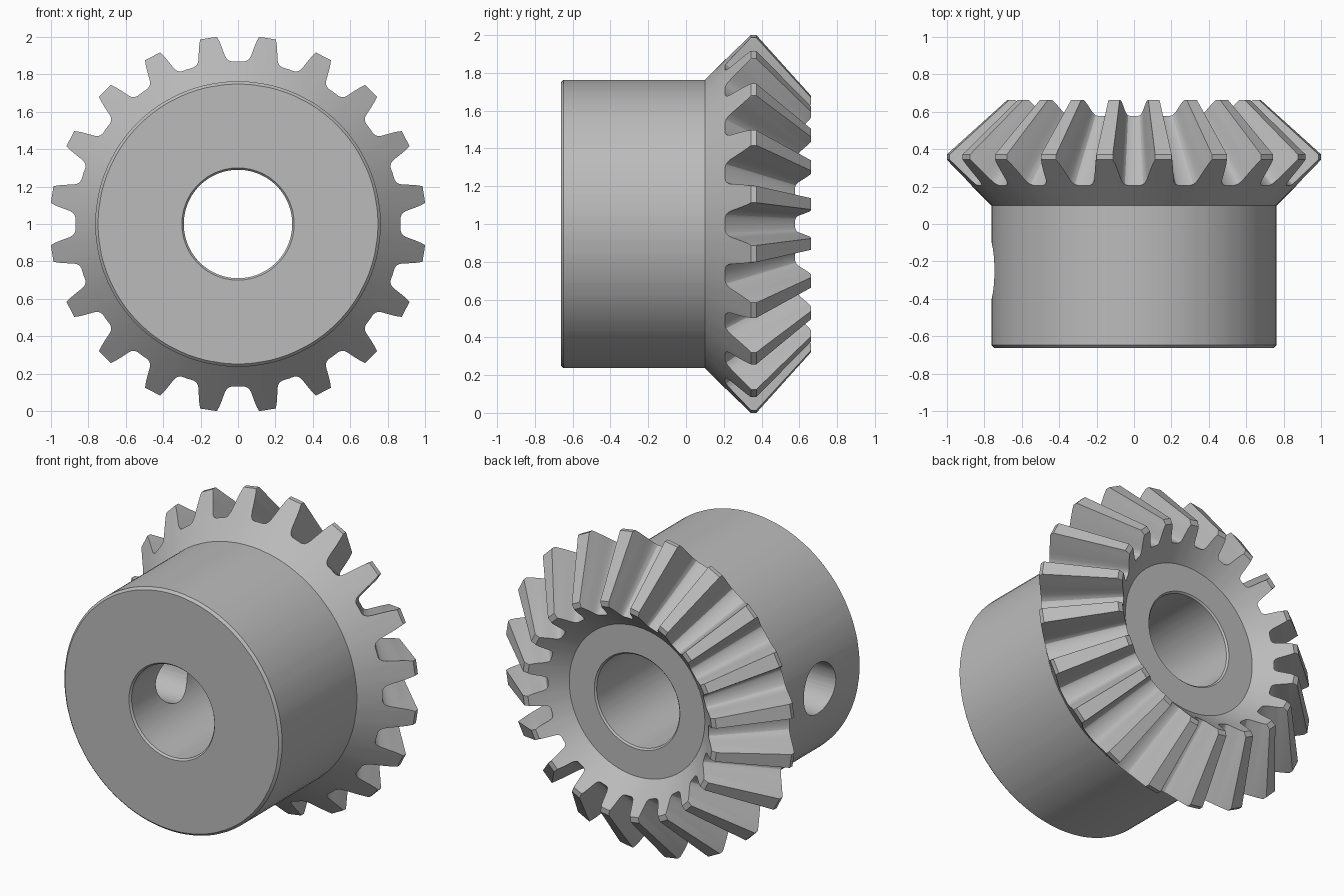
import bpy, bmesh
from math import sin, cos, radians, pi
from mathutils import Matrix

cube = bpy.data.objects.get("Cube")
if cube:
    bpy.data.objects.remove(cube, do_unlink=True)

TEETH = 20
APEX = 1.26            # y where all tooth lines meet
BACK, INNER = -0.663, 0.015   # offsets of the two 45 degree end cones
TIP_R = 1.007
END_Y = 0.663

# Half tooth: (angle from tooth centre in degrees, radius on the back cone)
FLANK = [(2.55, TIP_R), (3.1, 0.985), (3.65, 0.955), (4.15, 0.925),
         (4.6, 0.9), (5.1, 0.885), (5.8, 0.875), (6.8, 0.87)]
TOOTH = [(-a, r) for a, r in reversed(FLANK)] + FLANK + [(9.0, 0.87)]

# Lathe points (radius, y) shared by every column
HUB = [(0.29, -0.651), (0.3, -0.663), (0.748, -0.663), (0.763, -0.648), (0.763, 0.1)]
FACE = [(0.475, 0.49), (0.3, 0.49), (0.29, 0.48)]


def tooth_line(r):
    """Points along the tooth from the outer cone to the inner cone."""
    if r == TIP_R:     # blunted tip corners
        return [(r, r + BACK), (r, 0.372), (0.682, END_Y), (END_Y - INNER, END_Y)]
    y = r + BACK
    t = (APEX - INNER) / (r + APEX - y)
    inner = (r * t, APEX - (APEX - y) * t)
    return [(r, y), (r, y), inner, inner]


# Gear body: one closed column of points per angle, bridged round the axis
bm = bmesh.new()
columns = []
for i in range(TEETH):
    for a, r in TOOTH:
        ang = radians((i + 0.5) * 360 / TEETH + a)
        columns.append([bm.verts.new((p * sin(ang), y, 1 + p * cos(ang)))
                        for p, y in HUB + tooth_line(r) + FACE])
for i, col in enumerate(columns):
    nxt = columns[(i + 1) % len(columns)]
    for j in range(len(col)):
        k = (j + 1) % len(col)
        bm.faces.new((col[j], col[k], nxt[k], nxt[j]))
bmesh.ops.remove_doubles(bm, verts=bm.verts, dist=0.0001)
bmesh.ops.recalc_face_normals(bm, faces=bm.faces)
mesh = bpy.data.meshes.new("bevel_gear")
bm.to_mesh(mesh)
bm.free()
gear = bpy.data.objects.new("bevel_gear", mesh)
bpy.context.collection.objects.link(gear)

# Grey metal
metal = bpy.data.materials.new("grey_metal")
metal.use_nodes = True
grey = (0.5, 0.5, 0.5, 1)
metal.diffuse_color = grey
metal.node_tree.nodes["Principled BSDF"].inputs["Base Color"].default_value = grey
mesh.materials.append(metal)

# Set screw hole through the right wall of the hub into the bore
bm = bmesh.new()
bmesh.ops.create_cone(bm, cap_ends=True, segments=48, radius1=0.16, radius2=0.16,
                      depth=0.9, matrix=Matrix.Translation((-0.55, -0.25, 1))
                      @ Matrix.Rotation(pi / 2, 4, 'Y'))
cut_mesh = bpy.data.meshes.new("screw_hole_cutter")
bm.to_mesh(cut_mesh)
bm.free()
cut_mesh.materials.append(metal)
cutter = bpy.data.objects.new("screw_hole_cutter", cut_mesh)
bpy.context.collection.objects.link(cutter)
cutter.hide_render = True

hole = gear.modifiers.new("screw_hole", 'BOOLEAN')
hole.operation = 'DIFFERENCE'
hole.solver = 'EXACT'
hole.object = cutter
for ob in bpy.context.selected_objects:
    ob.select_set(False)
bpy.context.view_layer.objects.active = gear
gear.select_set(True)
bpy.ops.object.modifier_apply(modifier=hole.name)
bpy.data.objects.remove(cutter, do_unlink=True)

# Smooth round walls, crisp edges
bpy.ops.object.shade_smooth_by_angle(angle=radians(25))
